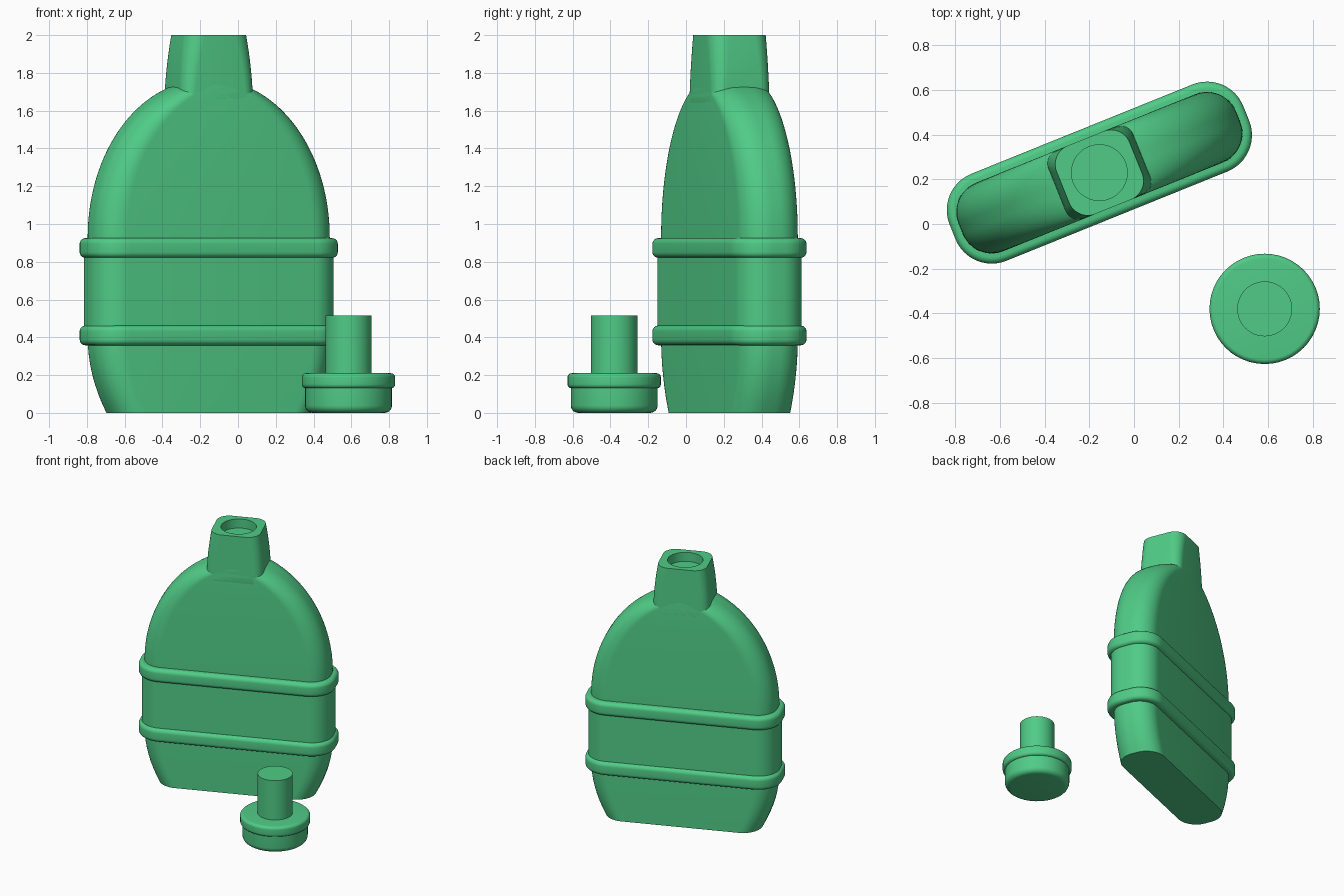
import bpy, bmesh, math

cube = bpy.data.objects.get("Cube")
if cube:
    bpy.data.objects.remove(cube, do_unlink=True)

green = bpy.data.materials.new("green plastic")
green.use_nodes = True
COLOUR = (0.08, 0.60, 0.24, 1)
green.diffuse_color = COLOUR
green.node_tree.nodes["Principled BSDF"].inputs["Base Color"].default_value = COLOUR

STEPS = 12               # segments per rounded corner
THICK = 0.165            # half thickness of the flask
BOTTLE = ((-0.155, 0.23, 0), math.radians(22))
STOPPER = ((0.585, -0.38, 0), 0)


def rounded_rect(a, b, r):
    """Outline with half sizes a, b and corner radius r."""
    points = []
    for quarter, (sx, sy) in enumerate(((1, 1), (-1, 1), (-1, -1), (1, -1))):
        for i in range(STEPS + 1):
            t = (quarter + i / STEPS) * math.pi / 2
            points.append((sx * (a - r) + r * math.cos(t), sy * (b - r) + r * math.sin(t)))
    return points


def loft(name, rings, place):
    """Skin rings of (z, a, b, r) and close both ends."""
    bm = bmesh.new()
    loops = [[bm.verts.new((x, y, z)) for x, y in rounded_rect(a, b, r)]
             for z, a, b, r in rings]
    n = len(loops[0])
    for low, high in zip(loops, loops[1:]):
        for i in range(n):
            j = (i + 1) % n
            bm.faces.new((low[i], low[j], high[j], high[i]))
    bm.faces.new(loops[0][::-1])
    bm.faces.new(loops[-1])
    bmesh.ops.remove_doubles(bm, verts=bm.verts, dist=0.0001)
    bmesh.ops.recalc_face_normals(bm, faces=bm.faces)
    mesh = bpy.data.meshes.new(name)
    bm.to_mesh(mesh)
    bm.free()
    mesh.materials.append(green)
    obj = bpy.data.objects.new(name, mesh)
    obj.location, obj.rotation_euler.z = place
    bpy.context.collection.objects.link(obj)
    bpy.ops.object.select_all(action='DESELECT')
    obj.select_set(True)
    bpy.context.view_layer.objects.active = obj
    bpy.ops.object.shade_smooth_by_angle(angle=math.radians(35))
    return obj


def edge_arc(z, radius, start, end, count=6):
    """Quarter arc as (z, inset) pairs, for a rounded rim."""
    for i in range(count + 1):
        t = math.radians(start + (end - start) * i / count)
        yield z + radius * math.sin(t), radius * (1 - math.cos(t))


# Flask body: tucked-in base, straight middle, elliptical shoulders
WIDE, SHOULDER, RISE = 0.67, 0.93, 0.834
body = []
for i in range(9):
    t = i / 8
    body.append((0.4 * t, 0.563 + (WIDE - 0.563) * (1 - (1 - t) ** 2), THICK, 0.14))
for i in range(29):
    t = math.radians(77) * i / 28
    body.append((SHOULDER + RISE * math.sin(t), WIDE * math.cos(t), THICK, 0.14))
loft("flask_body", body, BOTTLE)

# Raised panel between the bands
loft("middle_panel", [(z, WIDE + 0.018, THICK + 0.018, 0.15) for z in (0.42, 0.86)], BOTTLE)

# Two rounded bands
for name, z in (("lower_band", 0.41), ("upper_band", 0.873)):
    rim = list(edge_arc(z - 0.022, 0.03, -90, 0)) + list(edge_arc(z + 0.022, 0.03, 0, 90))
    loft(name, [(h, 0.709 - d, 0.21 - d, 0.175 - d) for h, d in rim], BOTTLE)

# Neck: gently narrowing, with a round socket sunk into its top
neck = [(1.56, 0.19, 0.15, 0.05), (1.64, 0.206, THICK, 0.06)]
for i in range(1, 9):
    t = i / 8
    neck.append((1.64 + 0.36 * t, 0.206 - 0.03 * t ** 2, THICK, 0.06 + 0.03 * t))
neck += [(2.0, 0.125, 0.125, 0.125), (1.93, 0.125, 0.125, 0.125)]
loft("neck", neck, BOTTLE)


# Stopper standing upside down: cap, flange and plug
def turned(name, rings):
    loft(name, [(z, r, r, r) for z, r in rings], STOPPER)


turned("stopper_cap", [(z, 0.23 - d) for z, d in edge_arc(0.04, 0.04, -90, 0)] + [(0.15, 0.23)])
flange = list(edge_arc(0.152, 0.022, -90, 0)) + list(edge_arc(0.188, 0.022, 0, 90))
turned("stopper_flange", [(z, 0.247 - d) for z, d in flange])
turned("stopper_plug", [(0.19, 0.123), (0.515, 0.123)])
